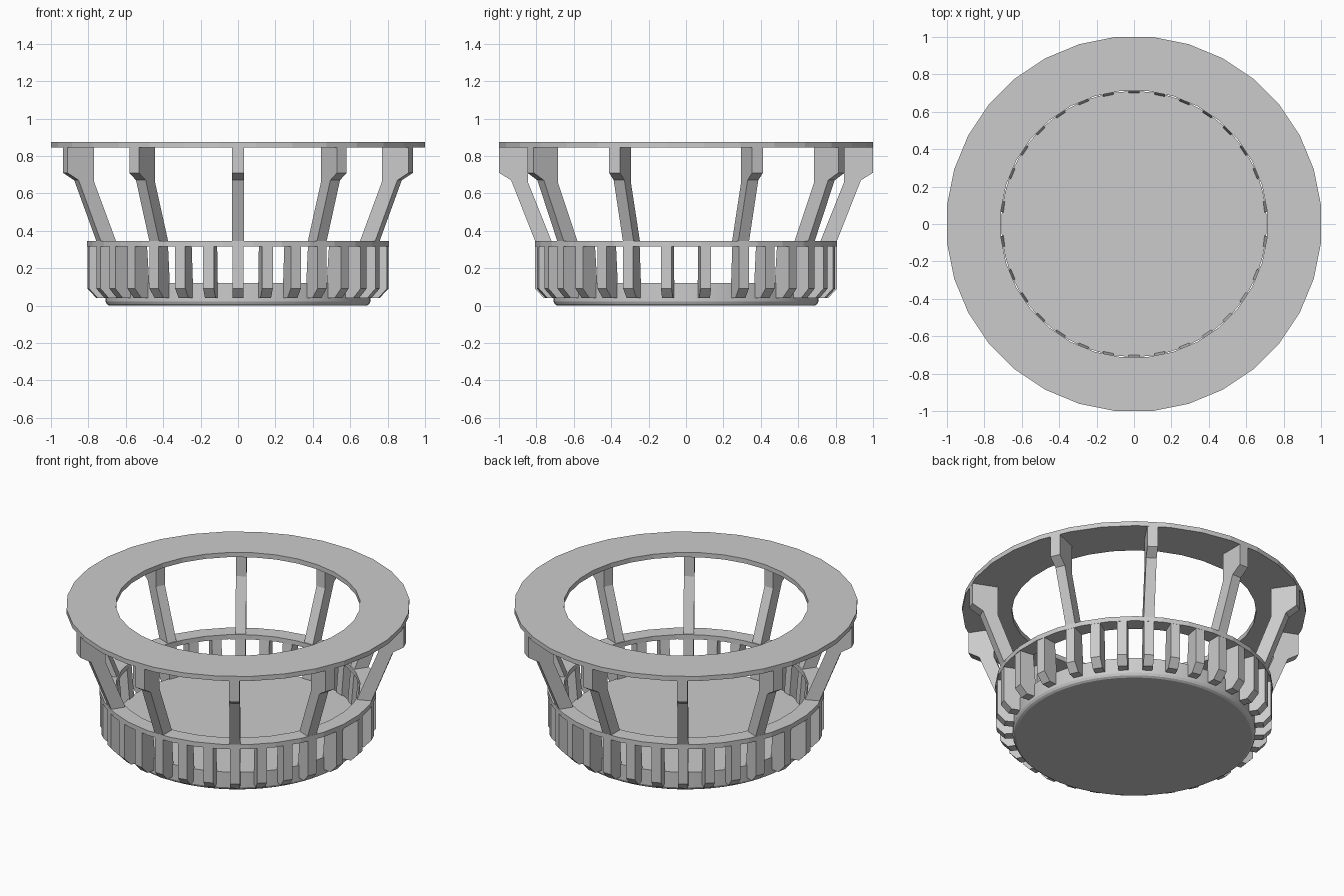
import bpy, bmesh
from math import sin, cos, pi, radians

if "Cube" in bpy.data.objects:
    bpy.data.objects.remove(bpy.data.objects["Cube"])


def make_object(name, bm):
    bmesh.ops.recalc_face_normals(bm, faces=bm.faces)
    mesh = bpy.data.meshes.new(name)
    bm.to_mesh(mesh)
    bm.free()
    obj = bpy.data.objects.new(name, mesh)
    bpy.context.collection.objects.link(obj)
    return obj


def lathe(name, profile, sides, closed):
    """Revolve an (r, z) profile; open profiles get flat caps at both ends."""
    bm = bmesh.new()
    rings = []
    for r, z in profile:
        angles = [2 * pi * (i + 0.5) / sides for i in range(sides)]
        rings.append([bm.verts.new((r * cos(a), r * sin(a), z)) for a in angles])
    pairs = list(zip(rings, rings[1:]))
    if closed:
        pairs.append((rings[-1], rings[0]))
    else:
        bm.faces.new(rings[0])
        bm.faces.new(rings[-1])
    for lo, hi in pairs:
        for i in range(sides):
            j = (i + 1) % sides
            bm.faces.new((lo[i], lo[j], hi[j], hi[i]))
    return make_object(name, bm)


def ring(name, r_in, r_out, z0, z1):
    return lathe(name, [(r_in, z0), (r_out, z0), (r_out, z1), (r_in, z1)], 32, True)


def radial_plate(name, profile, width, degrees):
    """Extrude an (r, z) profile sideways and stand it at an angle on the circle."""
    a = radians(degrees)
    bm = bmesh.new()
    sides = []
    for t in (-width / 2, width / 2):
        sides.append([bm.verts.new((r * cos(a) - t * sin(a), r * sin(a) + t * cos(a), z))
                      for r, z in profile])
    bm.faces.new(sides[0])
    bm.faces.new(sides[1])
    n = len(profile)
    for i in range(n):
        j = (i + 1) % n
        bm.faces.new((sides[0][i], sides[0][j], sides[1][j], sides[1][i]))
    return make_object(name, bm)


# Flat rings
ring("top_rim", 0.715, 1.005, 0.845, 0.875)
ring("basket_ring", 0.715, 0.812, 0.315, 0.345)

# Base disc with a softened lower edge
base = lathe("base_disc", [(0.69, 0), (0.703, 0.008), (0.71, 0.022), (0.71, 0.12)], 64, False)
bpy.context.view_layer.objects.active = base
base.select_set(True)
bpy.ops.object.shade_smooth_by_angle(angle=radians(25))

# Ten legs: five on the front, five on the back, wider gaps at the sides
leg_profile = [(0.845, 0.85), (1.0, 0.85), (1.0, 0.71), (0.935, 0.67),
               (0.805, 0.34), (0.717, 0.34), (0.845, 0.66)]
for half in (0, 180):
    for k in range(5):
        radial_plate("leg", leg_profile, 0.062, half + 22.5 + 33.75 * k)

# Basket bars: thirteen per half plus two across each side gap
bar_profile = [(0.717, 0.32), (0.807, 0.32), (0.807, 0.09), (0.76, 0.04), (0.70, 0.04), (0.70, 0.118)]
for half in (0, 180):
    angles = [22.5 + 11.25 * k for k in range(13)] + [-7.5, 7.5]
    for angle in angles:
        radial_plate("basket_bar", bar_profile, 0.058, half + angle)
